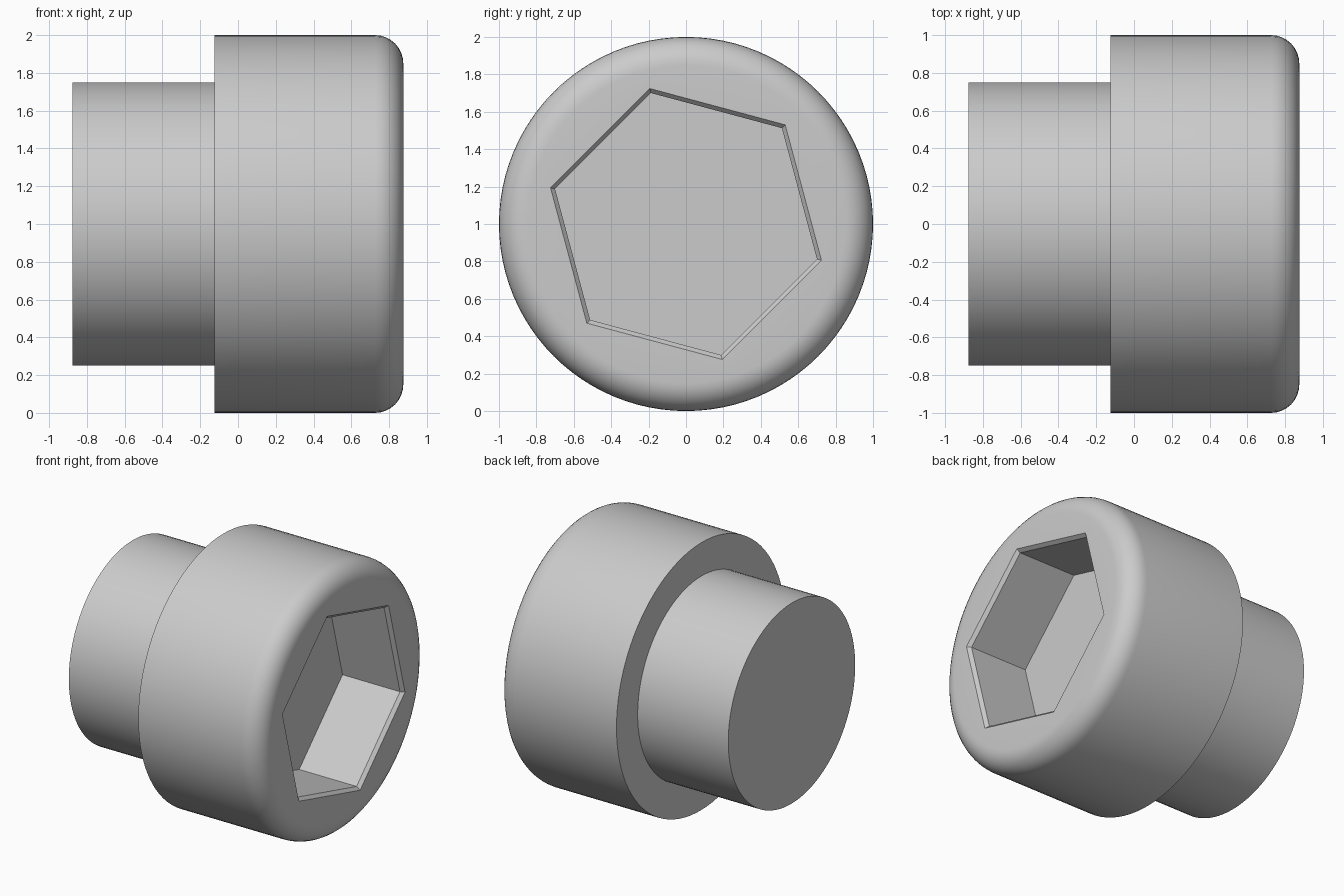
import bpy, bmesh
from math import cos, sin, pi, radians

if "Cube" in bpy.data.objects:
    bpy.data.objects.remove(bpy.data.objects["Cube"])

SEG = 96          # includes exact hexagon corners (3.75 degree steps)
HEX_TURN = 45     # angle of the first hexagon corner, degrees
AXIS_Z = 1.0


def round_radius(r):
    return lambda a: r


def hex_radius(r):
    def f(a):
        local = (a - radians(HEX_TURN)) % (pi / 3) - pi / 6
        return r * cos(pi / 6) / cos(local)
    return f


bm = bmesh.new()


def ring(x, radius):
    verts = []
    for i in range(SEG):
        a = 2 * pi * i / SEG
        r = radius(a)
        verts.append(bm.verts.new((x, r * cos(a), AXIS_Z + r * sin(a))))
    return verts


# Shank, shoulder and head side
sections = [(-0.875, round_radius(0.75)), (-0.125, round_radius(0.75)),
            (-0.125, round_radius(1.0))]
# Rounded front edge of the head
FILLET = 0.15
for i in range(9):
    t = pi / 2 * i / 8
    sections.append((0.875 - FILLET + FILLET * sin(t),
                     round_radius(1 - FILLET + FILLET * cos(t))))
# Socket rim chamfer and hexagonal recess
sections += [(0.875, hex_radius(0.75)), (0.85, hex_radius(0.725)),
             (0.375, hex_radius(0.725))]

rings = [ring(x, r) for x, r in sections]
for a, b in zip(rings, rings[1:]):
    for i in range(SEG):
        j = (i + 1) % SEG
        bm.faces.new((a[i], a[j], b[j], b[i]))

# Shank end and socket floor
bm.faces.new(rings[0])
bm.faces.new(rings[-1])
bmesh.ops.recalc_face_normals(bm, faces=bm.faces)

mesh = bpy.data.meshes.new("socket_head_bolt")
bm.to_mesh(mesh)
bm.free()
bolt = bpy.data.objects.new("socket_head_bolt", mesh)
bpy.context.collection.objects.link(bolt)
bpy.context.view_layer.objects.active = bolt
bolt.select_set(True)
bpy.ops.object.shade_smooth_by_angle(angle=radians(35))
